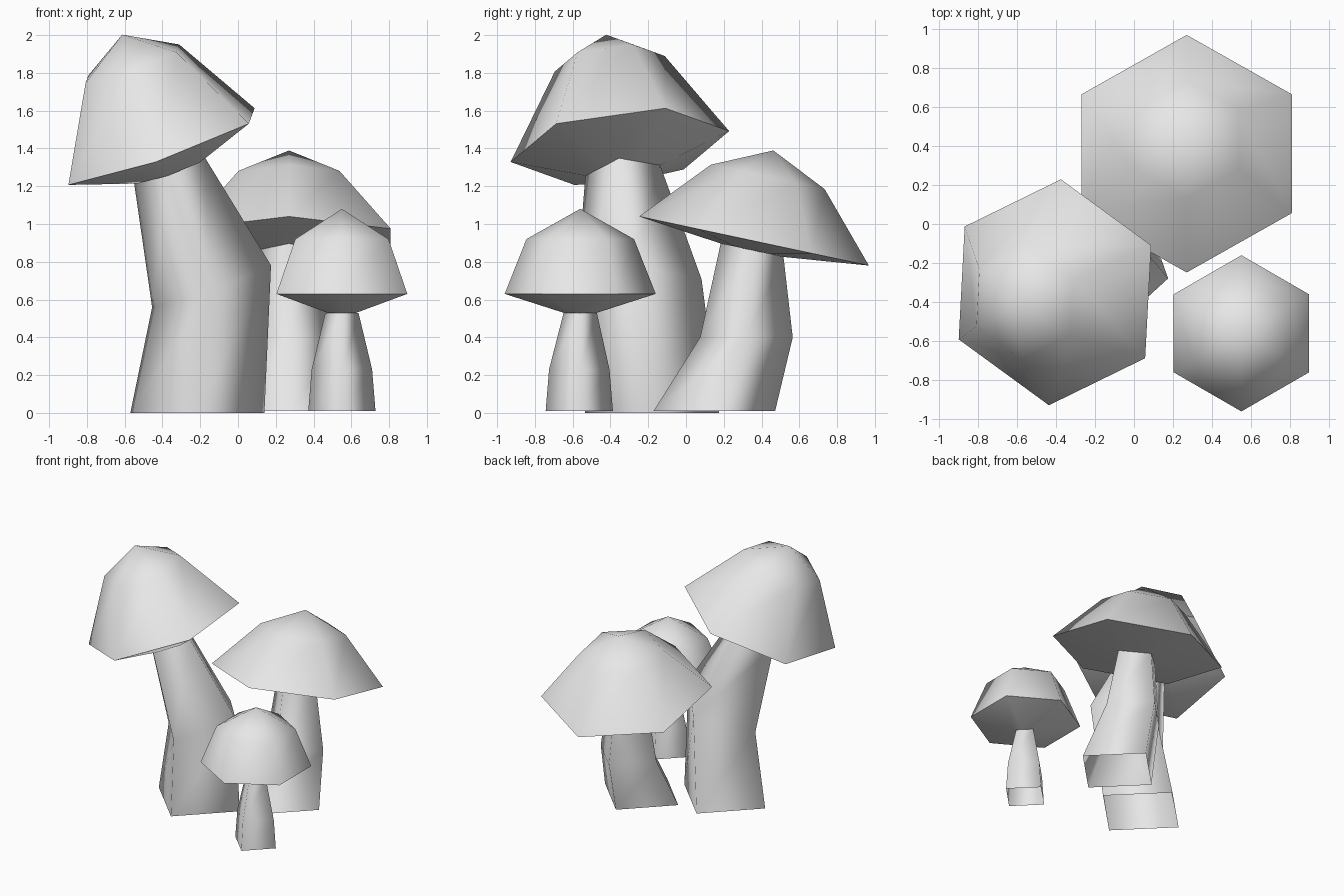
import bpy, bmesh
from math import sin, cos, radians, tau
from mathutils import Vector

if "Cube" in bpy.data.objects:
    bpy.data.objects.remove(bpy.data.objects["Cube"])

grey = bpy.data.materials.new("plain grey")
grey.use_nodes = True
GREY = (0.8, 0.8, 0.8, 1)
grey.diffuse_color = GREY
grey.node_tree.nodes["Principled BSDF"].inputs["Base Color"].default_value = GREY


def ring(bm, sides, centre, normal, radius, twist=0):
    """Regular polygon of vertices, first corner towards +y, facing the normal."""
    n = Vector(normal).normalized()
    u = Vector((0, 1, 0))
    u = (u - n * u.dot(n)).normalized()
    v = n.cross(u)
    angles = [radians(twist) + tau * i / sides for i in range(sides)]
    return [bm.verts.new(Vector(centre) + radius * (cos(a) * u + sin(a) * v)) for a in angles]


def bridge(bm, low, high):
    count = len(low)
    for i in range(count):
        j = (i + 1) % count
        bm.faces.new((low[i], low[j], high[j], high[i]))


def finish(bm, name):
    for f in bm.faces:
        f.smooth = True
    mesh = bpy.data.meshes.new(name)
    bm.to_mesh(mesh)
    bm.free()
    mesh.materials.append(grey)
    obj = bpy.data.objects.new(name, mesh)
    bpy.context.collection.objects.link(obj)


def cap(name, centre, normal, radius, shoulder, height, neck, twist=0):
    """Six-sided cap; shoulder and neck are (radius, offset along the axis)."""
    bm = bmesh.new()
    c, n = Vector(centre), Vector(normal).normalized()
    under = ring(bm, 6, c + n * neck[1], n, neck[0], twist)
    rim = ring(bm, 6, c, n, radius, twist)
    mid = ring(bm, 6, c + n * shoulder[1], n, shoulder[0], twist)
    apex = bm.verts.new(c + n * height)
    bm.faces.new(under[::-1])
    bridge(bm, under, rim)
    bridge(bm, rim, mid)
    for i in range(6):
        bm.faces.new((mid[i], mid[(i + 1) % 6], apex))
    # Crisp rim between the dome and the underside
    for i in range(6):
        bm.edges.get((rim[i], rim[(i + 1) % 6])).smooth = False
    finish(bm, name)


def stem(name, sections):
    """Four-sided bent stem, open at the base."""
    bm = bmesh.new()
    rings = [ring(bm, 4, *s) for s in sections]
    for low, high in zip(rings, rings[1:]):
        bridge(bm, low, high)
    finish(bm, name)


UP = (0, 0, 1)

# Tall leaning mushroom
lean = (-0.33, -0.115, 0.938)
cap("tall_cap", (-0.405, -0.35, 1.41), lean, 0.585, (0.294, 0.468), 0.632, (0.2, -0.135), -5.5)
stem("tall_stem", [((-0.215, -0.18, 0), UP, 0.355),
                   ((-0.14, -0.25, 0.67), (-0.34, -0.09, 0.94), 0.335, -5),
                   ((-0.362, -0.335, 1.285), lean, 0.2, -5.5)])

# Wide mushroom at the back
tilt = (0, 0.209, 0.978)
cap("wide_cap", (0.27, 0.36, 0.91), tilt, 0.622, (0.308, 0.347), 0.49, (0.17, -0.05))
stem("wide_stem", [((0.285, 0.15, 0.01), UP, 0.322),
                   ((0.28, 0.32, 0.4), UP, 0.245),
                   ((0.27, 0.35, 0.862), tilt, 0.17)])

# Small upright mushroom
cap("small_cap", (0.55, -0.56, 0.63), UP, 0.4, (0.285, 0.29), 0.45, (0.088, -0.1))
stem("small_stem", [((0.55, -0.565, 0.01), UP, 0.178),
                    ((0.55, -0.565, 0.23), UP, 0.16),
                    ((0.55, -0.56, 0.53), UP, 0.088)])
